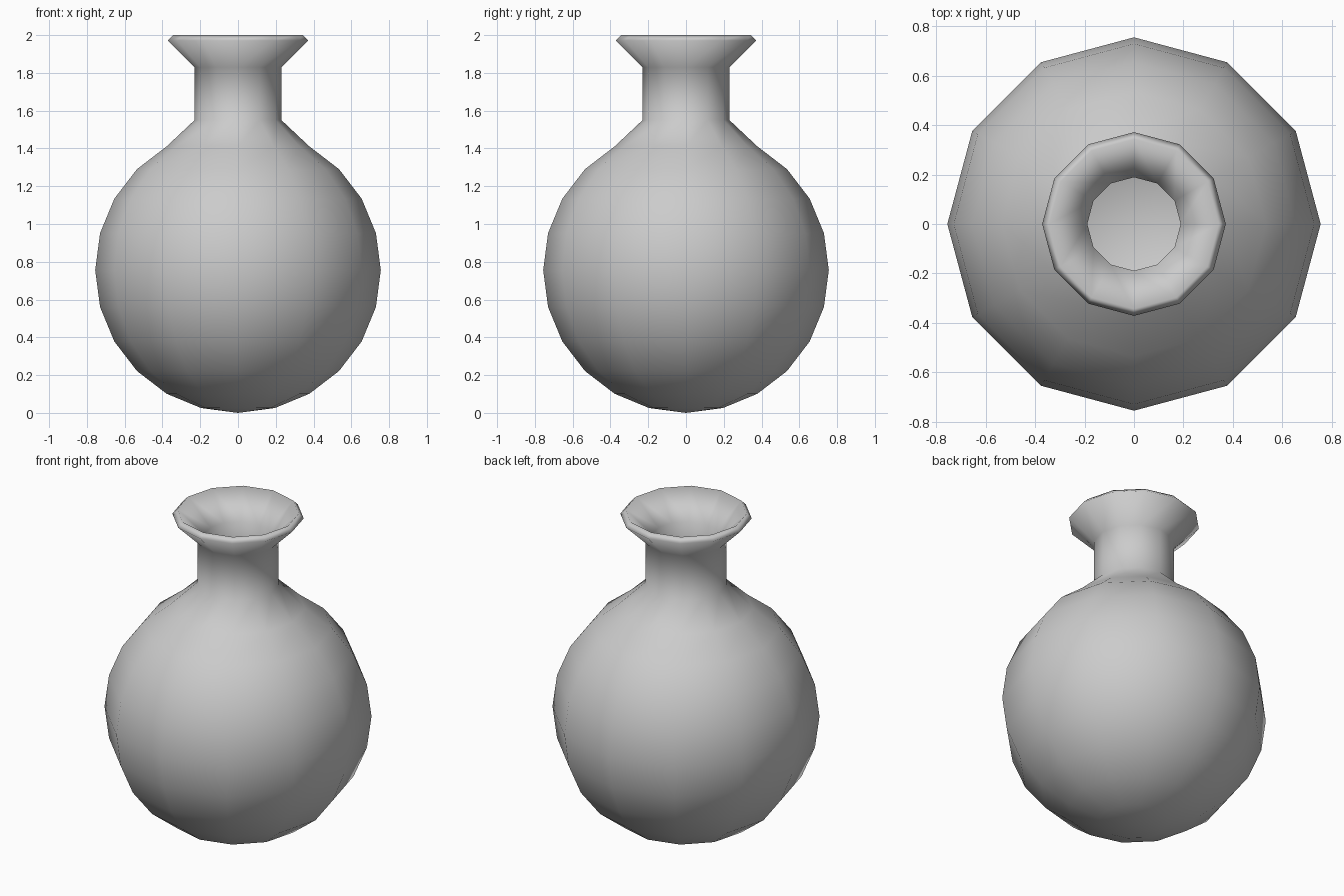
import bpy, bmesh, math

if "Cube" in bpy.data.objects:
    bpy.data.objects.remove(bpy.data.objects["Cube"])

SIDES = 12
R = 0.756

# Outer profile: round belly in 15 degree steps, then neck and flared mouth
profile = [(R * math.sin(math.radians(a)), R - R * math.cos(math.radians(a)))
           for a in range(15, 151, 15)]
profile += [(0.23, 1.55), (0.23, 1.83), (0.372, 1.971)]

bm = bmesh.new()
rings = [[bm.verts.new((r * math.cos(2 * math.pi * i / SIDES),
                        r * math.sin(2 * math.pi * i / SIDES), z))
          for i in range(SIDES)] for r, z in profile]
bottom = bm.verts.new((0, 0, 0))
for i in range(SIDES):
    j = (i + 1) % SIDES
    bm.faces.new((bottom, rings[0][j], rings[0][i]))
    for lo, hi in zip(rings, rings[1:]):
        bm.faces.new((lo[i], lo[j], hi[j], hi[i]))

mesh = bpy.data.meshes.new("flask")
bm.to_mesh(mesh)
bm.free()
mesh.shade_smooth()
flask = bpy.data.objects.new("flask", mesh)
bpy.context.collection.objects.link(flask)

# Wall thickness, grown inwards so the flask is hollow
wall = flask.modifiers.new("wall", 'SOLIDIFY')
wall.thickness = 0.04
wall.offset = -1
wall.use_even_offset = True
